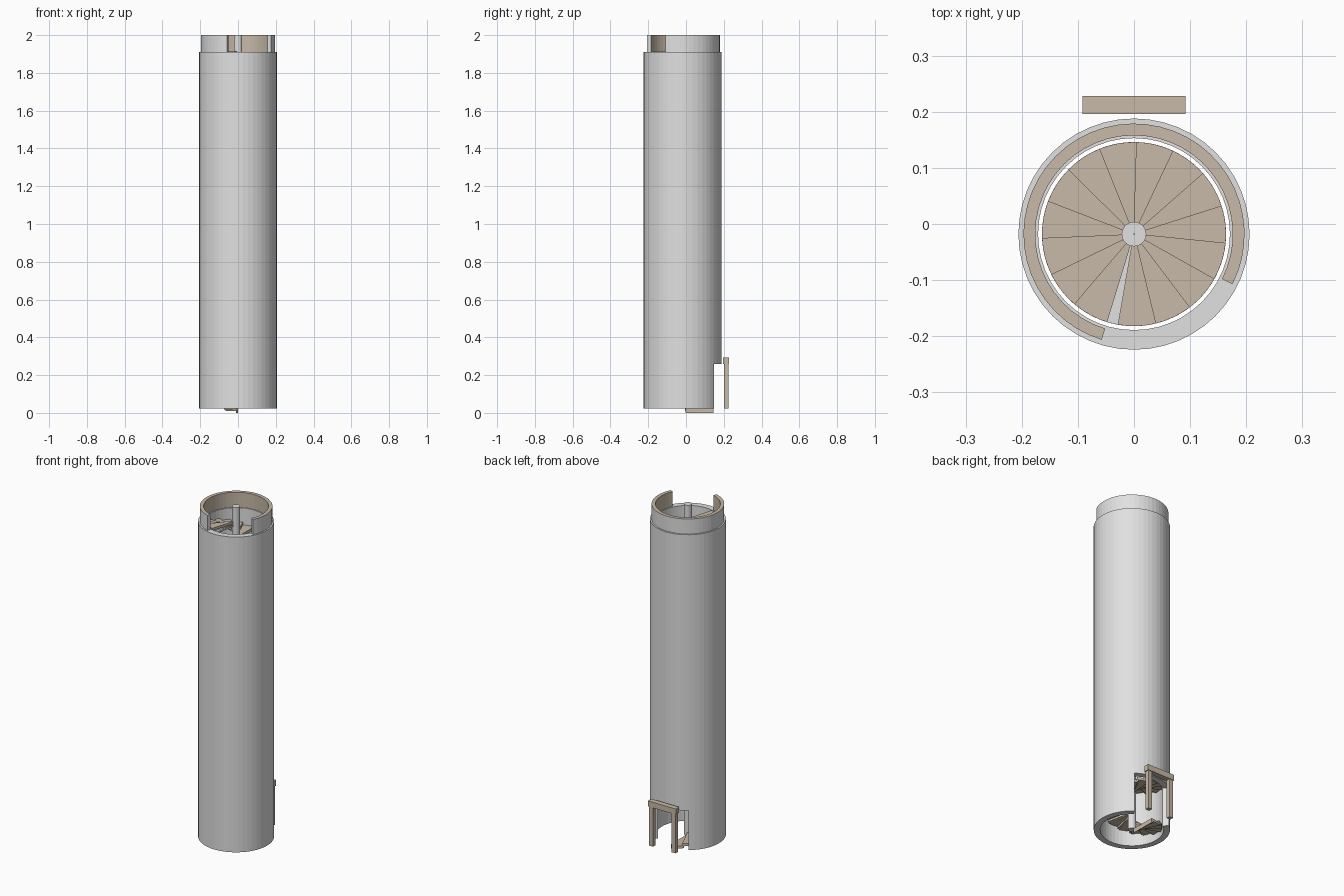
import bpy
from math import radians, cos, sin

cube = bpy.data.objects.get("Cube")
if cube:
    bpy.data.objects.remove(cube, do_unlink=True)

CY = -0.018            # tower axis
R_OUT, R_IN = 0.206, 0.171
STEPS, TURN, RISE, START = 114, 23.53, 0.0167, 90.6


def material(name, rgb):
    m = bpy.data.materials.new(name)
    m.use_nodes = True
    m.diffuse_color = (*rgb, 1)
    m.node_tree.nodes["Principled BSDF"].inputs["Base Color"].default_value = (*rgb, 1)
    return m


stone = material("grey stone", (0.75, 0.75, 0.75))
tan = material("warm tan", (0.57, 0.49, 0.385))


def sector(verts, faces, r0, r1, z0, z1, a0, a1, n):
    """Append a ring sector; faces per slice run outer, top, inner, bottom."""
    base = len(verts)
    closed = a1 - a0 >= 360
    count = n if closed else n + 1
    for i in range(count):
        a = radians(a0 + (a1 - a0) * i / n)
        for r, z in ((r1, z0), (r1, z1), (r0, z1), (r0, z0)):
            verts.append((r * cos(a), CY + r * sin(a), z))
    for i in range(n):
        p, q = base + 4 * i, base + 4 * ((i + 1) % count)
        for k in range(4):
            j = (k + 1) % 4
            faces.append((p + k, q + k, q + j, p + j))
    if not closed:
        faces.append(tuple(base + k for k in range(4)))
        last = base + 4 * n
        faces.append(tuple(last + k for k in (3, 2, 1, 0)))


def build(name, sectors, *mats):
    verts, faces = [], []
    for s in sectors:
        sector(verts, faces, *s)
    mesh = bpy.data.meshes.new(name)
    mesh.from_pydata(verts, [], faces)
    for m in mats:
        mesh.materials.append(m)
    ob = bpy.data.objects.new(name, mesh)
    bpy.context.scene.collection.objects.link(ob)
    return ob


def box(name, x0, x1, y0, y1, z0, z1, mat):
    bpy.ops.mesh.primitive_cube_add(
        size=1, location=((x0 + x1) / 2, (y0 + y1) / 2, (z0 + z1) / 2))
    ob = bpy.context.object
    ob.name = name
    ob.scale = (x1 - x0, y1 - y0, z1 - z0)
    ob.data.materials.append(mat)


# Tower shell with a doorway cut in the back
wall = build("tower_wall", [(R_IN, R_OUT, 0.024, 1.91, 0, 360, 48)], stone)
cutter = build("doorway_cutter", [(0.1, 0.3, -0.05, 0.26, 54, 126, 8)], stone)
cutter.hide_render = True
cut = wall.modifiers.new("doorway", "BOOLEAN")
cut.operation = "DIFFERENCE"
cut.solver = "EXACT"
cut.object = cutter
bpy.context.view_layer.objects.active = wall
bpy.ops.object.modifier_apply(modifier=cut.name)
bpy.data.objects.remove(cutter, do_unlink=True)

# Open parapet: stone outside, tan on the top and inside
parapet = build("parapet", [(0.176, 0.197, 1.91, 2.0, -27, 253, 38)], stone, tan)
for f in parapet.data.polygons:
    axis_side = f.normal.x * f.center.x + f.normal.y * (f.center.y - CY)
    if f.normal.z > 0.5 or axis_side < -0.1:
        f.material_index = 1

# Central column
build("stair_column", [(0.001, 0.022, 0.024, 2.0, 0, 360, 20)], stone)

# Winding stair: each step is a tread with a riser below its front edge
treads, risers = [], []
for k in range(STEPS):
    a, z = START + k * TURN, k * RISE
    treads.append((0.015, 0.164, z + 0.011, z + 0.026, a, a + TURN, 4))
    risers.append((0.015, 0.164, z, z + 0.012, a, a + 3, 1))
build("stair_treads", treads, tan)
build("stair_risers", risers, tan)

# Narrow filler beside the last step
end = START + STEPS * TURN
top = STEPS * RISE
build("landing_filler", [(0.015, 0.164, top - 0.02, top - 0.01, end, end + 7.1, 2)], stone)

# Door frame standing behind the doorway
box("door_lintel", -0.092, 0.092, 0.196, 0.228, 0.258, 0.292, tan)
for side, name in ((-1, "right_door_post"), (1, "left_door_post")):
    x = side * 0.074
    box(name, x - 0.013, x + 0.013, 0.2, 0.224, 0.024, 0.258, tan)
